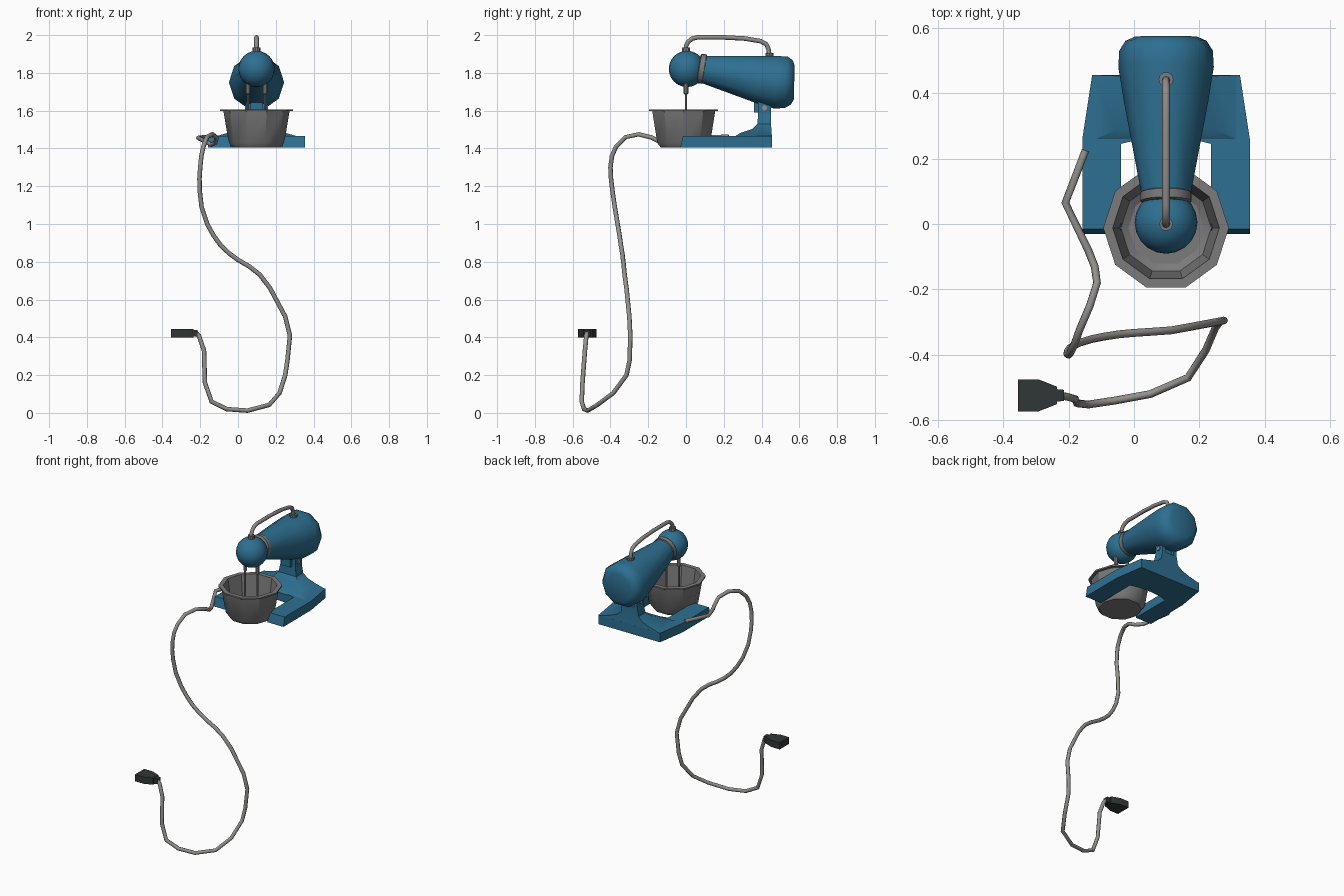
import bpy, bmesh, math
from mathutils import Vector

cube = bpy.data.objects.get("Cube")
if cube:
    bpy.data.objects.remove(cube, do_unlink=True)

CX = 0.098  # centre line of the mixer


def material(name, rgb):
    m = bpy.data.materials.new(name)
    m.use_nodes = True
    m.diffuse_color = (*rgb, 1)
    bsdf = next(n for n in m.node_tree.nodes if n.type == 'BSDF_PRINCIPLED')
    bsdf.inputs["Base Color"].default_value = (*rgb, 1)
    bsdf.inputs["Roughness"].default_value = 0.6
    return m


BLUE = material("enamel blue", (0.027, 0.16, 0.285))
GREY = material("bowl grey", (0.2, 0.196, 0.196))
METAL = material("bright metal", (0.27, 0.26, 0.25))
CORD = material("cord grey", (0.3, 0.288, 0.268))
DARK = material("plug black", (0.03, 0.038, 0.037))


def finish(name, bm, mat, angle=32):
    bmesh.ops.recalc_face_normals(bm, faces=bm.faces)
    mesh = bpy.data.meshes.new(name)
    bm.to_mesh(mesh)
    bm.free()
    mesh.materials.append(mat)
    ob = bpy.data.objects.new(name, mesh)
    bpy.context.collection.objects.link(ob)
    shade(ob, angle)


def shade(ob, angle):
    bpy.ops.object.select_all(action='DESELECT')
    bpy.context.view_layer.objects.active = ob
    ob.select_set(True)
    bpy.ops.object.shade_smooth_by_angle(angle=math.radians(angle))


def loft(name, rings, mat, angle=32):
    """Skin a list of equally long point rings and cap both ends."""
    bm = bmesh.new()
    vs = [[bm.verts.new(p) for p in r] for r in rings]
    n = len(vs[0])
    for a, b in zip(vs, vs[1:]):
        for i in range(n):
            j = (i + 1) % n
            bm.faces.new((a[i], a[j], b[j], b[i]))
    bm.faces.new(vs[0])
    bm.faces.new(vs[-1])
    finish(name, bm, mat, angle)


def circle(n):
    return [(math.cos(2 * math.pi * i / n), math.sin(2 * math.pi * i / n)) for i in range(n)]


def lathe(name, profile, n, mat, x=CX, y=0.0):
    """Turned shape about a vertical axis, profile of (radius, z)."""
    loft(name, [[(x + r * c, y + r * s, z) for c, s in circle(n)] for r, z in profile], mat)


def along_y(name, profile, n, mat, angle):
    """Turned shape running backwards, profile of (y, centre z, radius, tilt)."""
    loft(name, [[(CX + r * c, y + tilt * r * s, cz + r * s) for c, s in circle(n)]
                for y, cz, r, tilt in profile], mat, angle)


def box(name, x0, x1, y0, y1, z0, z1, mat):
    loft(name, [[(x0, y0, z), (x1, y0, z), (x1, y1, z), (x0, y1, z)] for z in (z0, z1)], mat)


def tube(name, pts, radius, mat):
    cu = bpy.data.curves.new(name, 'CURVE')
    cu.dimensions = '3D'
    cu.bevel_depth = radius
    cu.bevel_resolution = 2
    cu.use_fill_caps = True
    sp = cu.splines.new('POLY')
    sp.points.add(len(pts) - 1)
    for p, co in zip(sp.points, pts):
        p.co = (*co, 1)
    cu.materials.append(mat)
    ob = bpy.data.objects.new(name, cu)
    bpy.context.collection.objects.link(ob)
    bpy.ops.object.select_all(action='DESELECT')
    bpy.context.view_layer.objects.active = ob
    ob.select_set(True)
    bpy.ops.object.convert(target='MESH')
    shade(bpy.context.view_layer.objects.active, 60)


# U-shaped base with slanted front ends
half = [(0.0, 0.265), (0.075, 0.26), (0.138, 0.245), (0.138, -0.03), (0.256, -0.03),
        (0.256, 0.26), (0.226, 0.455), (0.0, 0.455)]
outline = half + [(-x, y) for x, y in half[-2:0:-1]]
loft("base", [[(CX + x, y + (lean if y < 0 else 0), z) for x, y in outline]
              for z, lean in ((1.405, 0), (1.465, 0.014))], BLUE)

# Column flaring up out of the base: z, half width, front y, back y
column = [(1.462, 0.225, 0.255, 0.455), (1.483, 0.15, 0.29, 0.453), (1.503, 0.095, 0.35, 0.452),
          (1.53, 0.065, 0.378, 0.45), (1.585, 0.055, 0.382, 0.45)]
loft("column", [[(CX - w, f, z), (CX + w, f, z), (CX + w, b, z), (CX - w, b, z)]
                for z, w, f, b in column], BLUE)

# Hinge: forked cheeks, lug under the housing and bolts
for side, s in (("right", -1), ("left", 1)):
    x0, x1 = sorted((CX + s * 0.032, CX + s * 0.055))
    box(side + "_hinge_cheek", x0, x1, 0.382, 0.45, 1.58, 1.645, BLUE)
    loft(side + "_hinge_bolt", [[(CX + s * d, 0.415 + 0.014 * c, 1.615 + 0.014 * k)
                                 for c, k in circle(8)] for d in (0.05, 0.062)], CORD)
box("hinge_lug", CX - 0.031, CX + 0.031, 0.36, 0.43, 1.59, 1.68, BLUE)

# Tapered motor housing and its collar
along_y("motor_housing", [(0.085, 1.82, 0.074, 0.17), (0.375, 1.767, 0.129, 0.12),
                          (0.48, 1.75, 0.146, 0.1), (0.53, 1.75, 0.143, 0.06),
                          (0.56, 1.75, 0.124, 0.04), (0.573, 1.75, 0.095, 0.02)], 10, BLUE, 38)
along_y("collar", [(0.066, 1.824, 0.07, 0.17), (0.07, 1.823, 0.078, 0.17),
                   (0.096, 1.82, 0.078, 0.17), (0.1, 1.82, 0.07, 0.17)], 20, GREY, 32)

# Round mixing head
bm = bmesh.new()
bmesh.ops.create_uvsphere(bm, u_segments=20, v_segments=12, radius=0.096)
bmesh.ops.translate(bm, verts=bm.verts, vec=Vector((CX, 0.005, 1.821)))
finish("mixing_head", bm, BLUE)

# Carrying handle with its two mounts
tube("handle", [(CX, y, z) for y, z in
                ((0, 1.91), (0, 1.943), (0.012, 1.965), (0.032, 1.981), (0.06, 1.988), (0.2, 1.988),
                 (0.31, 1.982), (0.395, 1.968), (0.425, 1.952), (0.437, 1.925), (0.442, 1.885))],
     0.012, METAL)
lathe("front_handle_mount", [(0.021, 1.905), (0.021, 1.934)], 10, GREY)
lathe("rear_handle_mount", [(0.023, 1.875), (0.023, 1.904)], 10, GREY, y=0.442)

# Beaters
for side, s in (("right", -1), ("left", 1)):
    lathe(side + "_beater", [(0.006, 1.46), (0.006, 1.685), (0.012, 1.69), (0.012, 1.76)],
          8, METAL, x=CX + s * 0.045)

# Ten-sided bowl with a flat rim and a hollow inside
lathe("bowl", [(0.128, 1.405), (0.147, 1.428), (0.175, 1.597), (0.192, 1.598), (0.192, 1.607),
               (0.163, 1.607), (0.138, 1.432), (0.115, 1.418)], 10, GREY, y=-0.012)

# Power cord
cord = [(-0.148, 0.225, 1.462), (-0.21, 0.065, 1.456), (-0.14, -0.08, 1.42), (-0.12, -0.13, 1.43),
        (-0.113, -0.18, 1.457), (-0.135, -0.25, 1.475), (-0.165, -0.32, 1.46),
        (-0.183, -0.37, 1.41), (-0.194, -0.392, 1.36), (-0.2, -0.4, 1.3), (-0.204, -0.397, 1.24),
        (-0.203, -0.39, 1.18), (-0.193, -0.377, 1.09), (-0.163, -0.362, 1.0),
        (-0.13, -0.352, 0.94), (-0.09, -0.344, 0.885), (-0.045, -0.337, 0.843),
        (0.0, -0.333, 0.81), (0.06, -0.329, 0.775), (0.115, -0.325, 0.732), (0.17, -0.315, 0.66),
        (0.25, -0.3, 0.51), (0.275, -0.295, 0.41), (0.262, -0.298, 0.28),
        (0.25, -0.315, 0.2), (0.22, -0.385, 0.105), (0.165, -0.47, 0.042), (0.05, -0.52, 0.012),
        (-0.06, -0.54, 0.02), (-0.14, -0.552, 0.06), (-0.175, -0.548, 0.16),
        (-0.18, -0.535, 0.33), (-0.205, -0.528, 0.405), (-0.222, -0.525, 0.422)]
tube("power_cord", cord, 0.012, CORD)

# Plug tapering to a stepped neck: x, half width, half height
plug = [(-0.355, 0.049, 0.022), (-0.292, 0.049, 0.022), (-0.236, 0.027, 0.022),
        (-0.236, 0.019, 0.018), (-0.214, 0.017, 0.017)]
loft("plug", [[(x, -0.524 + a * w, 0.422 + b * h) for a, b in ((-1, -1), (1, -1), (1, 1), (-1, 1))]
              for x, w, h in plug], DARK)
